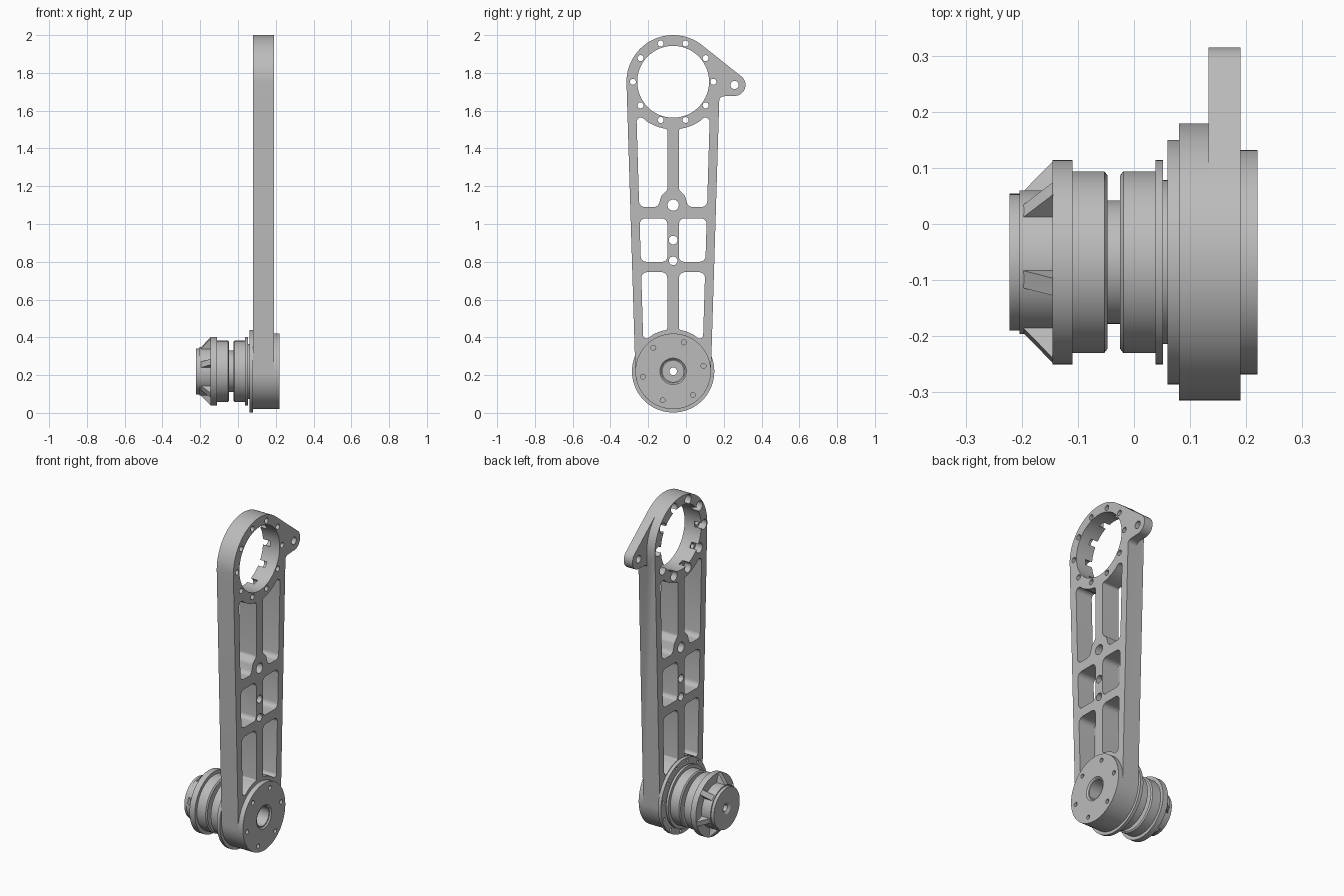
import bpy, bmesh
from math import sin, cos, pi, radians, asin, acos, atan2, hypot, tan
from mathutils import Matrix, Vector

if "Cube" in bpy.data.objects:
    bpy.data.objects.remove(bpy.data.objects["Cube"], do_unlink=True)

metal = bpy.data.materials.new("grey metal")
metal.use_nodes = True
GREY = (0.5, 0.5, 0.5, 1)
metal.diffuse_color = GREY
metal.node_tree.nodes["Principled BSDF"].inputs["Base Color"].default_value = GREY

CY, HUB_Z, RING_Z = -0.068, 0.22, 1.753   # shared centre plane and end centres
HUB_R, RING_R = 0.2, 0.247
X0, X1 = 0.08, 0.19                       # arm thickness


def arc(cy, cz, r, a0, a1, n):
    return [(cy + r * cos(a0 + (a1 - a0) * i / n), cz + r * sin(a0 + (a1 - a0) * i / n))
            for i in range(n + 1)]


def circle(cy, cz, r, n=24):
    return arc(cy, cz, r, 0, 2 * pi, n)[:-1]


def rounded(points, steps=6):
    """Polygon of (y, z) or (y, z, fillet radius) with the given corners rounded."""
    out = []
    for i, p in enumerate(points):
        if len(p) == 2:
            out.append(p)
            continue
        c = Vector(p[:2])
        u = (Vector(points[i - 1][:2]) - c).normalized()
        v = (Vector(points[(i + 1) % len(points)][:2]) - c).normalized()
        half = u.angle(v) / 2
        centre = c + (u + v).normalized() * (p[2] / sin(half))
        a, b = c + u * p[2] / tan(half) - centre, c + v * p[2] / tan(half) - centre
        a0 = atan2(a.y, a.x)
        turn = (atan2(b.y, b.x) - a0 + pi) % (2 * pi) - pi
        out += arc(centre.x, centre.y, p[2], a0, a0 + turn, steps)
    return out


def prism(bm, points, lo, hi, matrix=Matrix()):
    """Extrude a (y, z) polygon along x."""
    ends = [[bm.verts.new(matrix @ Vector((x, y, z))) for y, z in points] for x in (lo, hi)]
    n = len(points)
    bm.faces.new(ends[0])
    bm.faces.new(ends[1])
    for i in range(n):
        j = (i + 1) % n
        bm.faces.new((ends[0][i], ends[0][j], ends[1][j], ends[1][i]))


def finish(bm, name):
    bmesh.ops.recalc_face_normals(bm, faces=bm.faces)
    mesh = bpy.data.meshes.new(name)
    bm.to_mesh(mesh)
    bm.free()
    mesh.materials.append(metal)
    ob = bpy.data.objects.new(name, mesh)
    bpy.context.collection.objects.link(ob)
    return ob


def solid(name, shapes):
    bm = bmesh.new()
    for points, lo, hi in shapes:
        prism(bm, points, lo, hi)
    return finish(bm, name)


def combine(ob, other, operation):
    """Apply a boolean and remove the helper object."""
    mod = ob.modifiers.new("boolean", 'BOOLEAN')
    mod.operation, mod.solver, mod.object = operation, 'EXACT', other
    bpy.context.view_layer.update()
    graph = bpy.context.evaluated_depsgraph_get()
    mesh = bpy.data.meshes.new_from_object(ob.evaluated_get(graph))
    ob.modifiers.clear()
    ob.data = mesh
    bpy.data.objects.remove(other, do_unlink=True)


def smooth(ob):
    bpy.ops.object.select_all(action='DESELECT')
    ob.select_set(True)
    bpy.context.view_layer.objects.active = ob
    bpy.ops.object.shade_smooth_by_angle(angle=radians(25))


# Arm: tapered plate with round ends
taper = asin((RING_R - HUB_R) / (RING_Z - HUB_Z))
outline = (arc(CY, RING_Z, RING_R, -taper, pi + taper, 48)
           + arc(CY, HUB_Z, HUB_R, pi + taper, 2 * pi - taper, 48))
arm = solid("arm", [(outline, X0, X1)])

# Side lug, tangent to the ring
LY, LZ, LR = 0.257, 1.736, 0.058
dy, dz = LY - CY, LZ - RING_Z
tangent = atan2(dz, dy) + acos((RING_R - LR) / hypot(dy, dz))
lug = [(CY + RING_R * cos(tangent), RING_Z + RING_R * sin(tangent))]
lug += arc(LY, LZ, LR, tangent, radians(-96), 24)
lug += [(0.174, 1.675, 0.03), (0.168, 1.58), (0.08, 1.7)]
combine(arm, solid("lug", [(rounded(lug), 0.133, X1)]), 'UNION')


# Windows between the ribs, written as offsets from the centre plane
def wall(z):
    return 0.153 + (z - HUB_Z) * tan(taper)


def on_circle(u, cz, r, side):
    return (u, cz + side * (r * r - u * u) ** 0.5)


RIB = 0.031
upper = [(wall(1.09), 1.09, 0.03), (*on_circle(wall(1.57), RING_Z, 0.252, -1), 0.022)]
upper += [on_circle(u, RING_Z, 0.252, -1) for u in (0.14, 0.12, 0.1, 0.08, 0.06)]
upper += [(*on_circle(RIB, RING_Z, 0.252, -1), 0.012),
          (RIB, 1.18, 0.02), (0.062, 1.15, 0.03), (0.08, 1.09, 0.03)]
middle = [(RIB, 0.8, 0.025), (wall(0.8), 0.8, 0.03), (wall(1.03), 1.03, 0.03), (RIB, 1.03, 0.03)]
lower = [(RIB, 0.745, 0.03), (wall(0.745), 0.745, 0.03), (*on_circle(wall(0.38), HUB_Z, 0.222, 1), 0.018)]
lower += [on_circle(u, HUB_Z, 0.222, 1) for u in (0.11, 0.09, 0.07, 0.05)]
lower += [(*on_circle(RIB, HUB_Z, 0.222, 1), 0.01)]

cuts = [[(CY + s * u, z) for u, z in rounded(w)] for w in (upper, middle, lower) for s in (1, -1)]
# Rib holes, lug hole, ring opening and hub seat
cuts += [circle(CY, 1.1, 0.03), circle(CY, 0.915, 0.023), circle(CY, 0.805, 0.023),
         circle(LY, LZ, 0.022), circle(CY, RING_Z, 0.19, 96), circle(CY, HUB_Z, 0.15, 48)]
combine(arm, solid("window_cutter", [(c, 0, 0.3) for c in cuts]), 'DIFFERENCE')

# Ring bolt holes, with wide recesses on the inner side
spots = arc(CY, RING_Z, 0.213, 0, 2 * pi, 10)[:-1]
combine(arm, solid("bolt_cutter", [(circle(y, z, 0.016), 0, 0.3) for y, z in spots]), 'DIFFERENCE')
combine(arm, solid("recess_cutter", [(circle(y, z, 0.029), 0, 0.125) for y, z in spots]), 'DIFFERENCE')
smooth(arm)

# Hub and pulley: one turned profile of (x, radius), outside then bore
profile = [(-0.222, 0.122), (-0.204, 0.122), (-0.204, 0.128), (-0.145, 0.128), (-0.145, 0.182),
           (-0.11, 0.182), (-0.11, 0.162), (-0.053, 0.162), (-0.047, 0.154), (-0.047, 0.11),
           (-0.025, 0.11), (-0.025, 0.154), (-0.019, 0.162), (0.038, 0.162), (0.038, 0.182),
           (0.052, 0.182), (0.052, 0.146), (0.06, 0.146), (0.06, 0.218), (0.08, 0.218),
           (0.08, 0.19), (X1, 0.19), (X1, HUB_R), (0.22, HUB_R),
           (0.22, 0.07), (0.212, 0.062), (0.212, 0.056), (-0.12, 0.056), (-0.12, 0.02),
           (-0.212, 0.02), (-0.222, 0.035)]
bm = bmesh.new()
SEG = 72
rings = [[bm.verts.new((x, CY + r * cos(2 * pi * k / SEG), HUB_Z + r * sin(2 * pi * k / SEG)))
          for k in range(SEG)] for x, r in profile]
for i, ring in enumerate(rings):
    nxt = rings[(i + 1) % len(rings)]
    for k in range(SEG):
        m = (k + 1) % SEG
        bm.faces.new((ring[k], ring[m], nxt[m], nxt[k]))
hub = finish(bm, "hub_and_pulley")

# Blind bolt holes in the cap and small holes in the rear flange
cap = arc(CY, HUB_Z, 0.163, radians(10), radians(370), 6)[:-1]
flange = arc(CY, HUB_Z, 0.2, radians(10), radians(370), 12)[:-1]
holes = [(circle(y, z, 0.013, 16), 0.17, 0.25) for y, z in cap]
holes += [(circle(y, z, 0.009, 12), 0.05, 0.075) for y, z in flange]
combine(hub, solid("hub_hole_cutter", holes), 'DIFFERENCE')
smooth(hub)

# Sloped fins on the pulley nose
bm = bmesh.new()
fin = [(-0.198, 0.115), (-0.198, 0.126), (-0.145, 0.182), (-0.14, 0.18), (-0.14, 0.115)]
swap = Matrix(((0, 1, 0, 0), (1, 0, 0, 0), (0, 0, 1, 0), (0, 0, 0, 1)))
for k in range(6):
    turn = Matrix.Translation((0, CY, HUB_Z)) @ Matrix.Rotation(radians(14 + 60 * k), 4, 'X')
    prism(bm, fin, -0.016, 0.016, turn @ swap)
finish(bm, "nose_fins")
